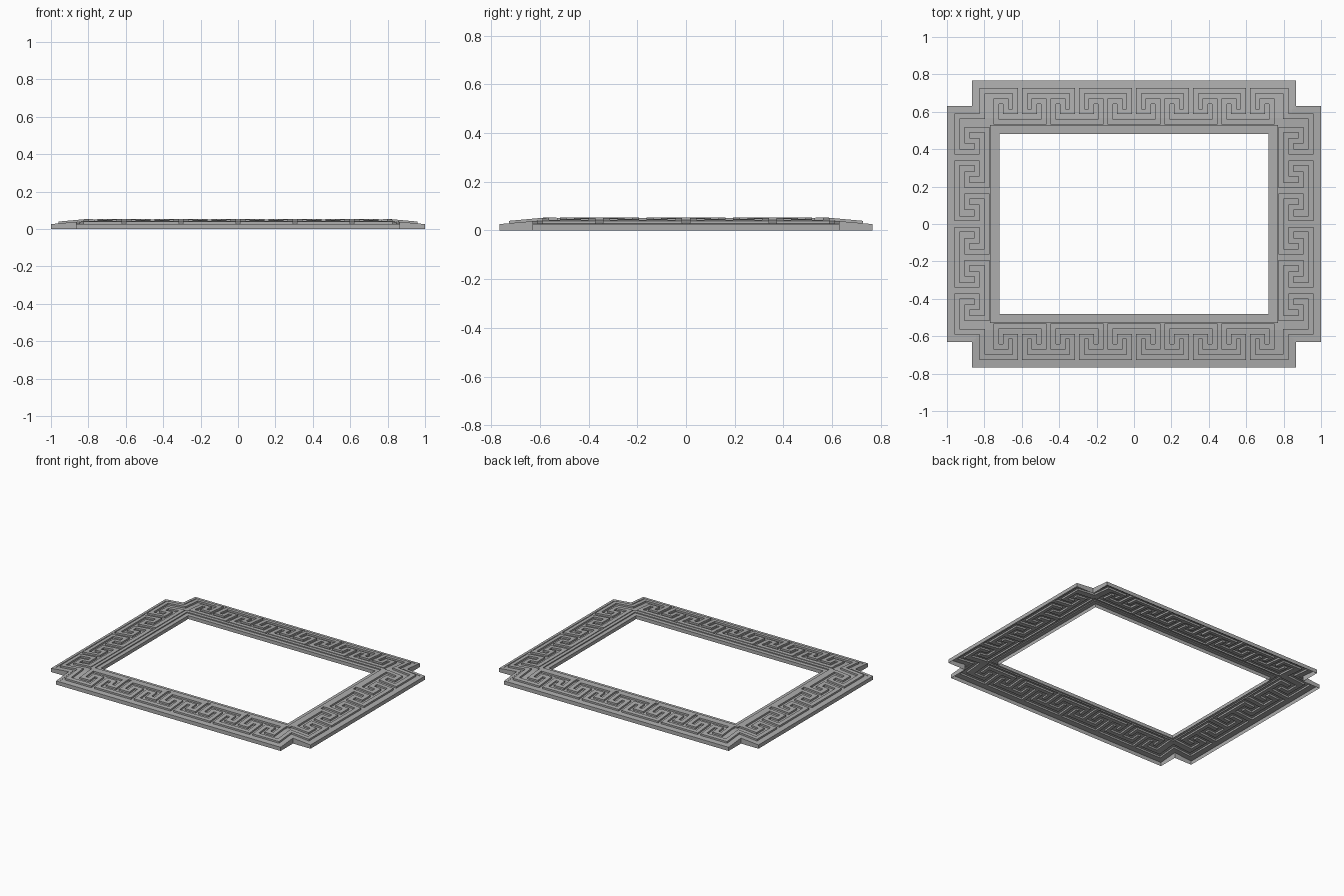
import bpy, bmesh

cube = bpy.data.objects.get("Cube")
if cube:
    bpy.data.objects.remove(cube)

# One stone colour for the whole frame
stone = bpy.data.materials.new("stone_grey")
stone.use_nodes = True
GREY = (0.42, 0.42, 0.42, 1)
stone.diffuse_color = GREY
stone.node_tree.nodes["Principled BSDF"].inputs["Base Color"].default_value = GREY

# Frame dimensions, all for one quadrant
OX, OY = 1.0, 0.766          # outer half sizes
NX, NY = 0.865, 0.63         # notched corners
HX, HY = 0.72, 0.48          # opening
RIM, STEP, MOULD = 0.02, 0.028, 0.05
W = 0.014                    # half width of a key ridge
bars = []


def ridge(points):
    """Turn an axis-aligned path into rectangles of ridge."""
    for (ax, ay), (bx, by) in zip(points, points[1:]):
        bars.append((min(ax, bx) - W, max(ax, bx) + W,
                     min(ay, by) - W, max(ay, by) + W))


def key_band(cells, length, inner, outer, swap):
    """Row of mirrored S-shaped keys from the middle of a side outwards."""
    key = [(-1, 0), (2, 0), (2, 2), (1, 2), (1, 1), (0, 1), (0, 3), (3, 3)]
    cols = {-1: 0, 0: 1 / 6, 1: 0.5, 2: 5 / 6, 3: 1}
    for c in range(cells):
        path = []
        for u, v in key:
            t = cols[u] if c % 2 == 0 else 1 - cols[u]
            a = (c + t) * length
            b = inner + (outer - inner) * v / 3
            path.append((b, a) if swap else (a, b))
        ridge(path)


# Keys on the long and short sides, and the ridge turning round the notch
IN = 0.054
key_band(5, 0.1525, HY + 0.066, OY - IN, False)
key_band(3, 0.178, HX + 0.066, OX - IN, True)
ridge([(0.763, OY - IN), (NX - IN, OY - IN), (NX - IN, NY - IN),
       (OX - IN, NY - IN), (OX - IN, 0.534)])


def kind(x, y):
    """Which part of the frame a point lies on."""
    x, y = abs(x), abs(y)
    edge = min(OX - x, OY - y, max(NX - x, NY - y))
    hole = max(x - HX, y - HY)
    if edge < 0:
        return "outside"
    if hole < 0:
        return "opening"
    if edge < RIM:
        return "rim"
    if hole < STEP:
        return "low_step"
    if hole < MOULD:
        return "high_step"
    if any(a < x < b and c < y < d for a, b, c, d in bars):
        return "ridge"
    return "ground"


LIFT = {"rim": 0.002, "ridge": 0.012, "ground": 0,
        "low_step": 0.002, "high_step": 0.009}


def height(k, x, y):
    """Sloping surface that flattens towards the opening."""
    if k == "outside":
        return 0
    if k == "opening":
        return 0.02
    d = min(OX - abs(x), OY - abs(y))
    return 0.024 + 0.018 * min(d / 0.2, 1) + LIFT[k]


def breaks(values):
    pos = {round(v, 4) for v in values}
    return sorted(pos | {-v for v in pos})


xs = breaks([OX, OX - RIM, NX, NX - RIM, HX, HX + STEP, HX + MOULD, 0.8]
            + [v for b in bars for v in b[:2]])
ys = breaks([OY, OY - RIM, NY, NY - RIM, HY, HY + STEP, HY + MOULD, 0.566]
            + [v for b in bars for v in b[2:]])
grid = {(i, j): kind((xs[i] + xs[i + 1]) / 2, (ys[j] + ys[j + 1]) / 2)
        for i in range(len(xs) - 1) for j in range(len(ys) - 1)}


def build(name, kinds):
    """Relief surface of one part, with its own upright walls."""
    bm = bmesh.new()

    def face(points):
        bm.faces.new([bm.verts.new(p) for p in points])

    for (i, j), k in grid.items():
        if k not in kinds:
            continue
        corners = [(xs[i], ys[j]), (xs[i + 1], ys[j]),
                   (xs[i + 1], ys[j + 1]), (xs[i], ys[j + 1])]
        face([(x, y, height(k, x, y)) for x, y in corners])
        sides = [(0, -1), (1, 0), (0, 1), (-1, 0)]
        for s, (di, dj) in enumerate(sides):
            other = grid.get((i + di, j + dj), "outside")
            p, q = corners[s], corners[(s + 1) % 4]
            top = [height(k, *p), height(k, *q)]
            low = [height(other, *p), height(other, *q)]
            if sum(top) > sum(low) + 0.0001:
                face([(*p, top[0]), (*p, low[0]), (*q, low[1]), (*q, top[1])])
    bmesh.ops.remove_doubles(bm, verts=bm.verts, dist=0.00005)
    mesh = bpy.data.meshes.new(name)
    bm.to_mesh(mesh)
    bm.free()
    mesh.materials.append(stone)
    obj = bpy.data.objects.new(name, mesh)
    bpy.context.collection.objects.link(obj)


build("outer_rim", ["rim"])
build("key_frieze", ["ground", "ridge"])
build("inner_moulding", ["low_step", "high_step"])
